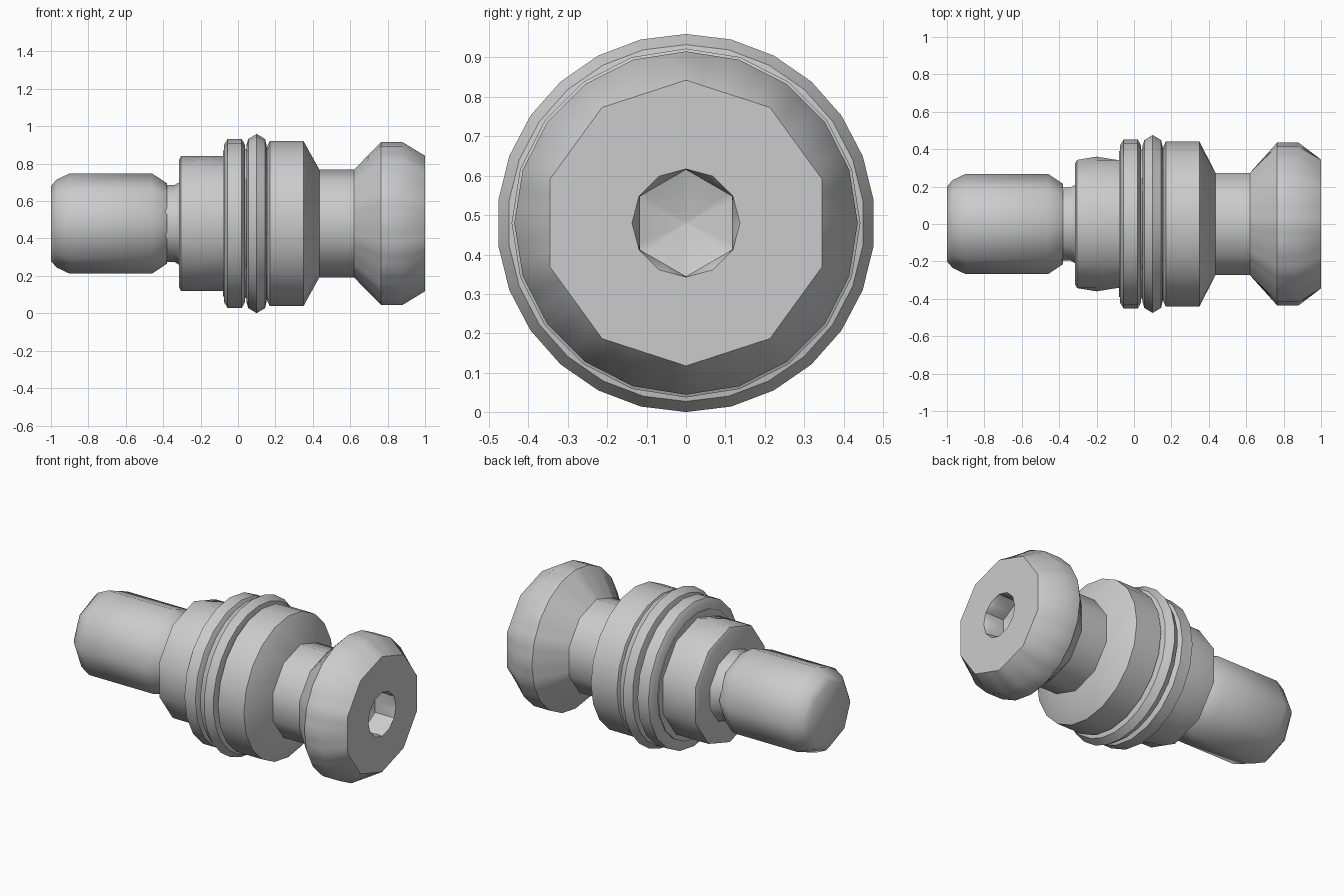
import bpy, bmesh, math
from math import pi, cos, sin

cube = bpy.data.objects.get("Cube")
if cube:
    bpy.data.objects.remove(cube)

AXIS_Z = 0.48

steel = bpy.data.materials.new("grey_steel")
steel.use_nodes = True
steel.diffuse_color = (0.6, 0.6, 0.6, 1)
steel.node_tree.nodes["Principled BSDF"].inputs["Base Color"].default_value = (0.6, 0.6, 0.6, 1)


def polygon_radius(angle, radius, sides):
    """Distance from the axis to the edge of a regular polygon."""
    step = 2 * pi / sides
    return radius * cos(step / 2) / cos(angle % step - step / 2)


def turned(name, profile, segments, smooth=40):
    """Turn (x, radius, sides) sections about the long axis, closing both ends."""
    bm = bmesh.new()
    rings = []
    for x, radius, sides in profile:
        ring = []
        for i in range(segments):
            a = 2 * pi * i / segments
            r = polygon_radius(a, radius, sides)
            ring.append(bm.verts.new((x, r * sin(a), AXIS_Z + r * cos(a))))
        rings.append(ring)
    for a, b in zip(rings, rings[1:]):
        for i in range(segments):
            j = (i + 1) % segments
            bm.faces.new((a[i], a[j], b[j], b[i]))
    bm.faces.new(rings[0])
    bm.faces.new(rings[-1])
    bmesh.ops.recalc_face_normals(bm, faces=bm.faces)
    mesh = bpy.data.meshes.new(name)
    bm.to_mesh(mesh)
    bm.free()
    mesh.materials.append(steel)
    obj = bpy.data.objects.new(name, mesh)
    bpy.context.collection.objects.link(obj)
    bpy.ops.object.select_all(action="DESELECT")
    obj.select_set(True)
    bpy.context.view_layer.objects.active = obj
    bpy.ops.object.shade_smooth_by_angle(angle=math.radians(smooth))
    return obj


# Faceted tip and its narrow neck
turned("tip", [(-1, 0.2, 8), (-0.97, 0.235, 8), (-0.9, 0.268, 8),
               (-0.46, 0.268, 8), (-0.38, 0.215, 8)], 8, 50)
turned("tip_neck", [(-0.42, 0.205, 10), (-0.34, 0.205, 10), (-0.3, 0.23, 10)], 10)

# Stepped collar
turned("collar", [(-0.315, 0.34, 10), (-0.305, 0.36, 10), (-0.2, 0.36, 20),
                  (-0.09, 0.36, 10), (-0.06, 0.36, 10)], 20)

# Core that shows in the grooves between the discs
turned("core", [(-0.08, 0.39, 20), (0.18, 0.41, 20)], 20)

# Flat disc and ridged sealing ring
turned("disc", [(-0.075, 0.42, 20), (-0.055, 0.452, 20),
                (0.02, 0.452, 20), (0.038, 0.42, 20)], 20)
turned("sealing_ring", [(0.045, 0.42, 26), (0.055, 0.452, 26), (0.1, 0.479, 26),
                        (0.145, 0.452, 26), (0.152, 0.42, 26)], 26)

# Main body tapering to the shank
turned("body", [(0.155, 0.41, 20), (0.17, 0.442, 20), (0.35, 0.442, 20),
                (0.435, 0.288, 10)], 20)
turned("shank", [(0.42, 0.288, 10), (0.64, 0.288, 10)], 10)

# Head with a hexagonal socket sunk into its end
turned("head", [(0.62, 0.288, 10), (0.765, 0.435, 20), (0.88, 0.435, 20),
                (1, 0.362, 10), (1, 0.137, 12), (0.97, 0.135, 6),
                (0.87, 0.135, 6), (0.83, 0.005, 6)], 60)
